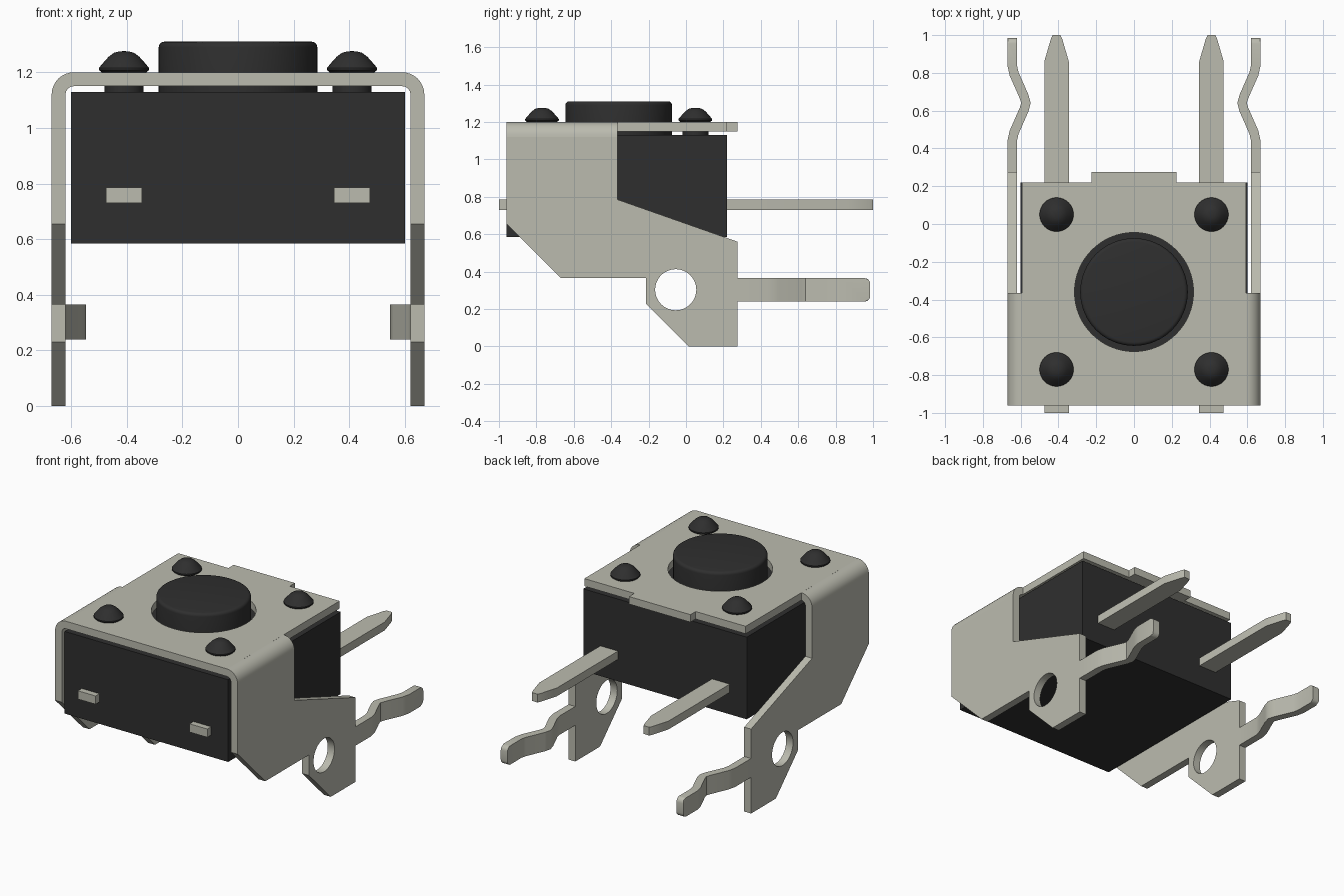
import bpy, bmesh
from math import sin, cos, pi, radians
from mathutils import Vector

cube = bpy.data.objects.get("Cube")
if cube:
    bpy.data.objects.remove(cube, do_unlink=True)


def material(name, color):
    m = bpy.data.materials.new(name)
    m.use_nodes = True
    m.diffuse_color = color
    m.node_tree.nodes["Principled BSDF"].inputs["Base Color"].default_value = color
    return m


METAL = material("warm grey metal", (0.5, 0.5, 0.43, 1))
PLASTIC = material("black plastic", (0.028, 0.028, 0.028, 1))


def finish(name, bm, mat, mirror=False):
    bmesh.ops.recalc_face_normals(bm, faces=bm.faces)
    me = bpy.data.meshes.new(name)
    bm.to_mesh(me)
    bm.free()
    me.materials.append(mat)
    ob = bpy.data.objects.new(name, me)
    bpy.context.collection.objects.link(ob)
    if mirror:
        ob.modifiers.new("Mirror", "MIRROR").use_mirror_merge = False
    bpy.ops.object.select_all(action="DESELECT")
    ob.select_set(True)
    bpy.context.view_layer.objects.active = ob
    bpy.ops.object.shade_smooth_by_angle(angle=radians(35))
    return ob


def arc(cx, cy, r, a0, a1, n):
    return [(cx + r * cos(a0 + (a1 - a0) * i / n),
             cy + r * sin(a0 + (a1 - a0) * i / n)) for i in range(n + 1)]


def circle(cx, cy, r, n=48):
    return arc(cx, cy, r, 0, 2 * pi, n)[:-1]


def prism(loops, axis, lo, hi):
    """Extrude an outline (first loop) with holes along an axis."""
    bm = bmesh.new()
    for loop in loops:
        vs = []
        for a, b in loop:
            p = [a, b]
            p.insert(axis, lo)
            vs.append(bm.verts.new(p))
        for i, v in enumerate(vs):
            bm.edges.new((v, vs[i - 1]))
    bmesh.ops.triangle_fill(bm, use_beauty=True, edges=bm.edges[:])
    out = bmesh.ops.extrude_face_region(bm, geom=bm.faces[:])
    shift = Vector((0, 0, 0))
    shift[axis] = hi - lo
    bmesh.ops.translate(bm, vec=shift,
                        verts=[g for g in out["geom"] if isinstance(g, bmesh.types.BMVert)])
    return bm


def lathe(profile, centers, steps=48):
    bm = bmesh.new()
    for cx, cy in centers:
        vs = [bm.verts.new((cx + r, cy, z)) for r, z in profile]
        es = [bm.edges.new(p) for p in zip(vs, vs[1:])]
        bmesh.ops.spin(bm, geom=vs + es, cent=(cx, cy, 0), axis=(0, 0, 1),
                       angle=2 * pi, steps=steps)
    bmesh.ops.remove_doubles(bm, verts=bm.verts, dist=0.0005)
    return bm


# Plastic housing
FRONT, BACK = -0.96, 0.22
finish("housing", prism([[(-0.6, FRONT), (0.6, FRONT), (0.6, BACK), (-0.6, BACK)]],
                        2, 0.585, 1.13), PLASTIC)

# Push button with a softened rim
finish("push_button", lathe([(0, 1.1), (0.285, 1.1)] + arc(0.265, 1.29, 0.02, 0, pi / 2, 4)
                            + [(0, 1.31)], [(0, -0.36)], 64), PLASTIC)

# Four rivet heads on short posts
rivet = [(0, 1.1), (0.07, 1.1), (0.07, 1.2), (0.08, 1.2), (0.09, 1.208), (0.09, 1.216),
         (0.073, 1.236), (0.055, 1.256), (0.036, 1.27), (0.018, 1.275), (0, 1.276)]
finish("rivets", lathe(rivet, [(x, y) for x in (-0.41, 0.41) for y in (-0.77, 0.05)], 32), PLASTIC)

# Cover plate with rear tab and button opening
plate = [(-0.592, FRONT), (0.592, FRONT), (0.592, BACK), (0.225, BACK), (0.225, 0.275),
         (-0.225, 0.275), (-0.225, BACK), (-0.592, BACK)]
finish("cover_plate", prism([plate, circle(0, -0.36, 0.315, 64)], 2, 1.15, 1.2), METAL)

# Rounded bends between the plate and the side walls
bend = arc(0.59, 1.12, 0.08, 0, pi / 2, 8) + arc(0.59, 1.12, 0.03, pi / 2, 0, 8)
finish("cover_bends", prism([bend], 1, FRONT, -0.365), METAL, mirror=True)

# Side walls with mounting legs
wall = [(FRONT, 1.12), (FRONT, 0.655), (-0.67, 0.365), (-0.215, 0.365), (-0.215, 0.23),
        (0.015, 0), (0.275, 0), (0.275, 0.56), (-0.365, 0.785), (-0.365, 1.12)]
finish("side_walls", prism([wall, circle(-0.055, 0.303, 0.11)], 0, 0.62, 0.67),
       METAL, mirror=True)

# Kinked spring arms, thickened from a centre line
path = [Vector(p) for p in ((0.645, 0.27), (0.645, 0.44), (0.635, 0.485), (0.582, 0.605),
                            (0.572, 0.64), (0.582, 0.675), (0.635, 0.795), (0.645, 0.84),
                            (0.645, 0.985))]
inner, outer = [], []
for i, p in enumerate(path):
    t = (path[min(i + 1, len(path) - 1)] - path[max(i - 1, 0)]).normalized()
    n = Vector((t.y, -t.x)) * 0.025
    outer.append(tuple(p + n))
    inner.append(tuple(p - n))
bm = prism([outer + inner[::-1]], 2, 0.24, 0.365)
tips = [e for e in bm.edges if all(v.co.y > 0.97 for v in e.verts)
        and abs(e.verts[0].co.z - e.verts[1].co.z) < 0.001]
bmesh.ops.bevel(bm, geom=tips, offset=0.03, segments=4, profile=0.5, affect="EDGES")
finish("spring_arms", bm, METAL, mirror=True)

# Contact pins running through the housing, tapered at the back
pin = [(0.345, -1), (0.475, -1), (0.475, 0.86), (0.44, 0.98), (0.43, 1),
       (0.39, 1), (0.38, 0.98), (0.345, 0.86)]
finish("contact_pins", prism([pin], 2, 0.73, 0.785), METAL, mirror=True)
